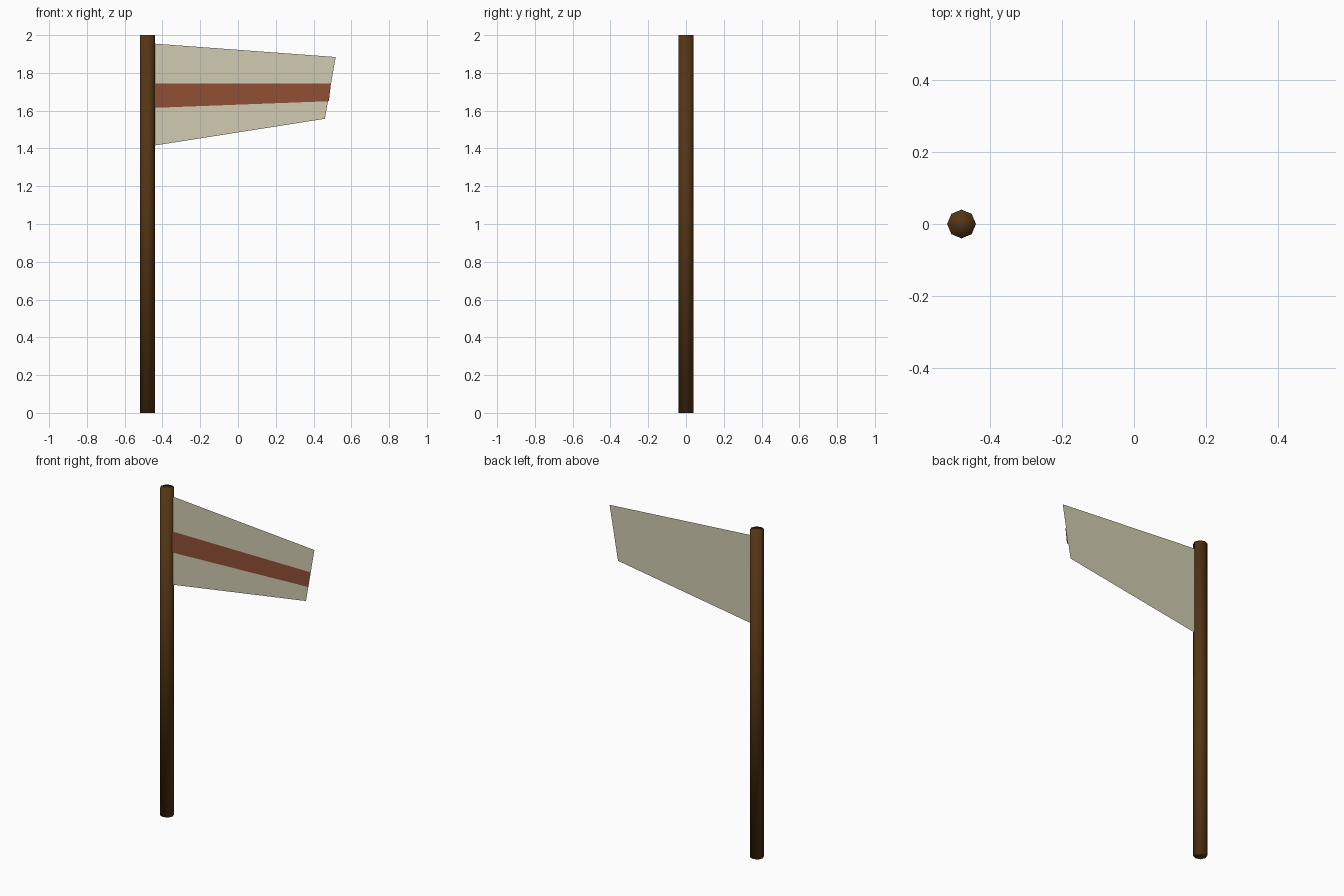
import bpy

if "Cube" in bpy.data.objects:
    bpy.data.objects.remove(bpy.data.objects["Cube"])


def material(name, rgb):
    mat = bpy.data.materials.new(name)
    mat.diffuse_color = (*rgb, 1.0)
    mat.use_nodes = True
    mat.node_tree.nodes["Principled BSDF"].inputs["Base Color"].default_value = mat.diffuse_color
    return mat


def cloth_panel(name, outline, y, mat):
    """Single flat sheet facing the front, from (x, z) corners."""
    mesh = bpy.data.meshes.new(name)
    mesh.from_pydata([(x, y, z) for x, z in outline], [], [range(len(outline))])
    mesh.materials.append(mat)
    obj = bpy.data.objects.new(name, mesh)
    bpy.context.collection.objects.link(obj)
    return obj


wood = material("dark wood", (0.09, 0.035, 0.007))
cream = material("cream cloth", (0.64, 0.60, 0.44))
rust = material("rust red", (0.28, 0.08, 0.035))

# Eight-sided pole, softly shaded over its end caps
bpy.ops.mesh.primitive_cylinder_add(vertices=8, radius=0.04, depth=2,
                                    location=(-0.48, 0, 1))
pole = bpy.context.object
pole.name = "pole"
pole.data.materials.append(wood)
bpy.ops.object.shade_smooth()

# Tapered flag
cloth_panel("flag", [(-0.445, 1.415), (0.46, 1.557), (0.517, 1.884), (-0.445, 1.955)],
            0, cream)

# Stripe laid just in front of the flag
cloth_panel("flag_stripe", [(-0.445, 1.615), (0.481, 1.65), (0.492, 1.744), (-0.445, 1.744)],
            -0.006, rust)
